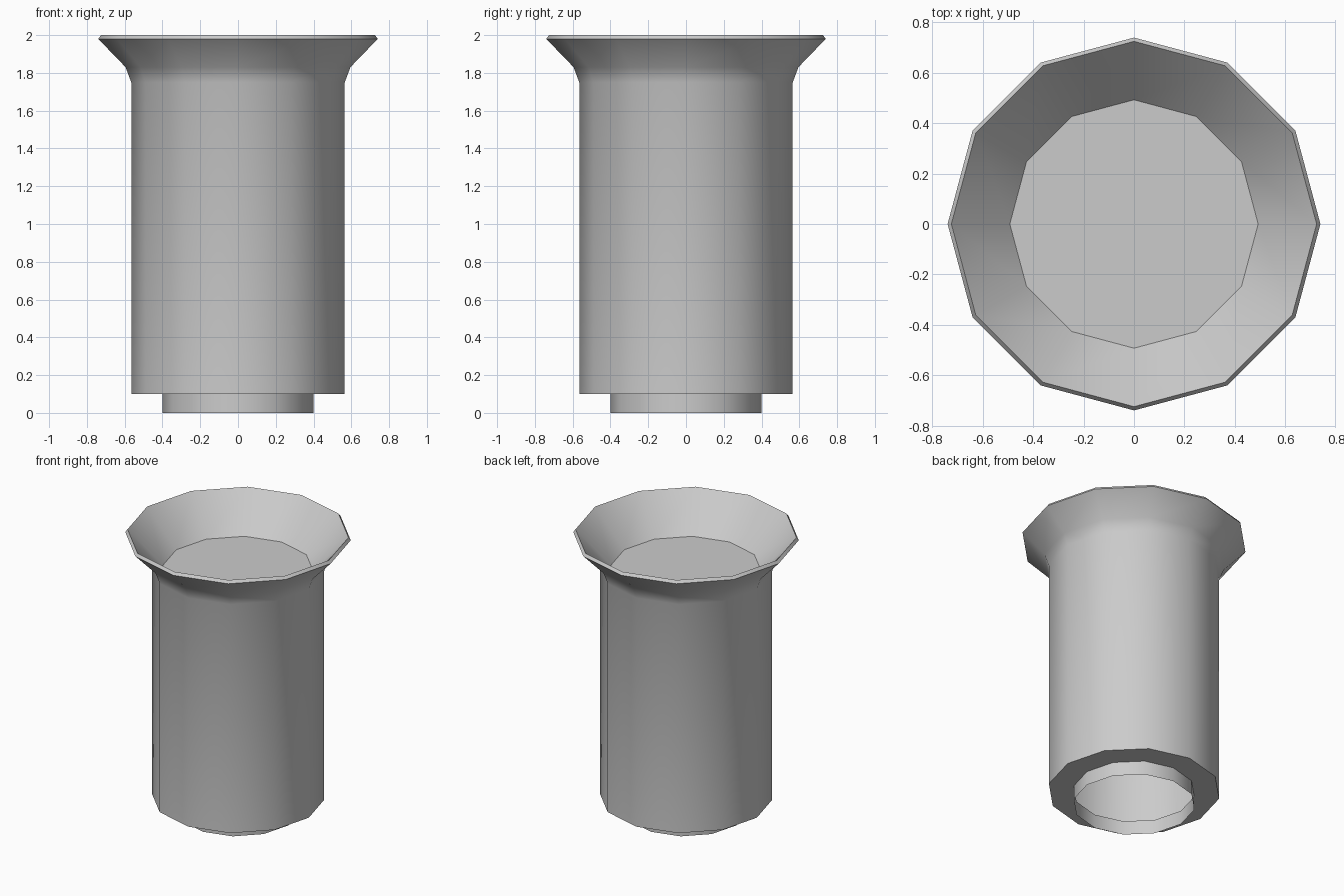
import bpy, bmesh, math

if "Cube" in bpy.data.objects:
    bpy.data.objects.remove(bpy.data.objects["Cube"])

SIDES = 12


def lathe(name, profile, cap_end=False):
    """Revolve (radius, z) points around z, optionally closing the last ring."""
    bm = bmesh.new()
    rings = []
    for r, z in profile:
        rings.append([bm.verts.new((r * math.cos(2 * math.pi * i / SIDES),
                                    r * math.sin(2 * math.pi * i / SIDES), z))
                      for i in range(SIDES)])
    for low, high in zip(rings, rings[1:]):
        for i in range(SIDES):
            j = (i + 1) % SIDES
            bm.faces.new((low[i], low[j], high[j], high[i]))
    if cap_end:
        bm.faces.new(rings[-1])
    mesh = bpy.data.meshes.new(name)
    bm.to_mesh(mesh)
    bm.free()
    obj = bpy.data.objects.new(name, mesh)
    bpy.context.collection.objects.link(obj)
    bpy.ops.object.select_all(action='DESELECT')
    obj.select_set(True)
    bpy.context.view_layer.objects.active = obj
    bpy.ops.object.shade_smooth_by_angle(angle=math.radians(40))
    return obj


# Narrow open collar at the bottom
lathe("bottom_collar", [(0.40, 0.0), (0.40, 0.10)])

# Hollow tube with underside ring, flared mouth, thin rim and recessed floor
lathe("flared_tube", [
    (0.40, 0.10), (0.565, 0.10), (0.565, 1.75), (0.595, 1.83),
    (0.74, 1.98), (0.725, 2.0), (0.493, 1.75)], cap_end=True)
